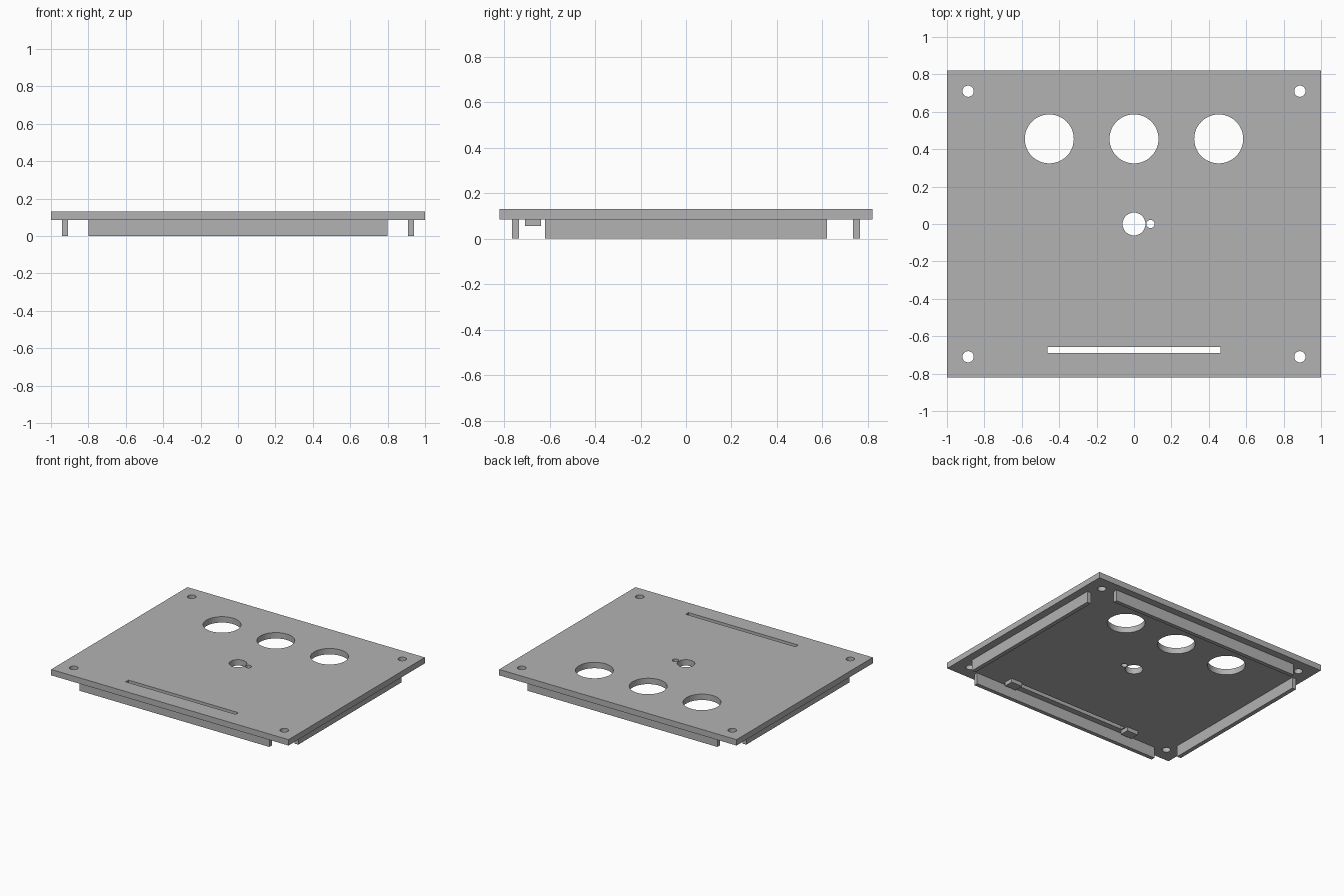
import bpy, bmesh
from mathutils import Matrix, Vector

if "Cube" in bpy.data.objects:
    bpy.data.objects.remove(bpy.data.objects["Cube"])

grey = bpy.data.materials.new("plain_grey")
grey.diffuse_color = (0.45, 0.45, 0.45, 1)
grey.use_nodes = True
grey.node_tree.nodes["Principled BSDF"].inputs["Base Color"].default_value = grey.diffuse_color

Z0, Z1 = 0.085, 0.13   # underside and top of the plate


def add_box(bm, x0, x1, y0, y1, z0, z1):
    m = Matrix.Translation(Vector(((x0 + x1) / 2, (y0 + y1) / 2, (z0 + z1) / 2)))
    m = m @ Matrix.Diagonal((x1 - x0, y1 - y0, z1 - z0, 1))
    bmesh.ops.create_cube(bm, size=1, matrix=m)


def add_cylinder(bm, x, y, r):
    bmesh.ops.create_cone(bm, cap_ends=True, segments=48, radius1=r, radius2=r,
                          depth=0.4, matrix=Matrix.Translation((x, y, 0.1)))


def finish(bm, name):
    me = bpy.data.meshes.new(name)
    bm.to_mesh(me)
    bm.free()
    me.materials.append(grey)
    ob = bpy.data.objects.new(name, me)
    bpy.context.collection.objects.link(ob)
    return ob


def box(name, *dims):
    bm = bmesh.new()
    add_box(bm, *dims)
    return finish(bm, name)


# Flat panel
panel = box("panel", -1, 1, -0.82, 0.82, Z0, Z1)

# Cutters: screw holes, three large holes, centre hole, pin hole, slot
bm = bmesh.new()
for sx in (-1, 1):
    for sy in (-1, 1):
        add_cylinder(bm, sx * 0.887, sy * 0.71, 0.03)
for x in (-0.453, 0, 0.453):
    add_cylinder(bm, x, 0.455, 0.131)
add_cylinder(bm, 0, 0, 0.061)
add_cylinder(bm, 0.088, 0, 0.022)
add_box(bm, -0.463, 0.463, -0.69, -0.657, -0.1, 0.3)
cutter = finish(bm, "hole_cutter")
cutter.hide_render = True

mod = panel.modifiers.new("holes", 'BOOLEAN')
mod.operation = 'DIFFERENCE'
mod.solver = 'EXACT'
mod.object = cutter
bpy.context.view_layer.objects.active = panel
panel.select_set(True)
bpy.ops.object.modifier_apply(modifier=mod.name)
bpy.data.objects.remove(cutter)
bpy.ops.object.shade_smooth_by_angle()

# Ribs under each edge
for s, side in ((-1, "front"), (1, "back")):
    y0, y1 = sorted((s * 0.735, s * 0.765))
    box(side + "_rib", -0.8, 0.8, y0, y1, 0, Z0)
for s, side in ((-1, "left"), (1, "right")):
    x0, x1 = sorted((s * 0.91, s * 0.942))
    box(side + "_rib", x0, x1, -0.62, 0.62, 0, Z0)
    # Small blocks at the slot ends
    x0, x1 = sorted((s * 0.475, s * 0.57))
    box(side + "_slot_block", x0, x1, -0.708, -0.638, 0.055, Z0)
